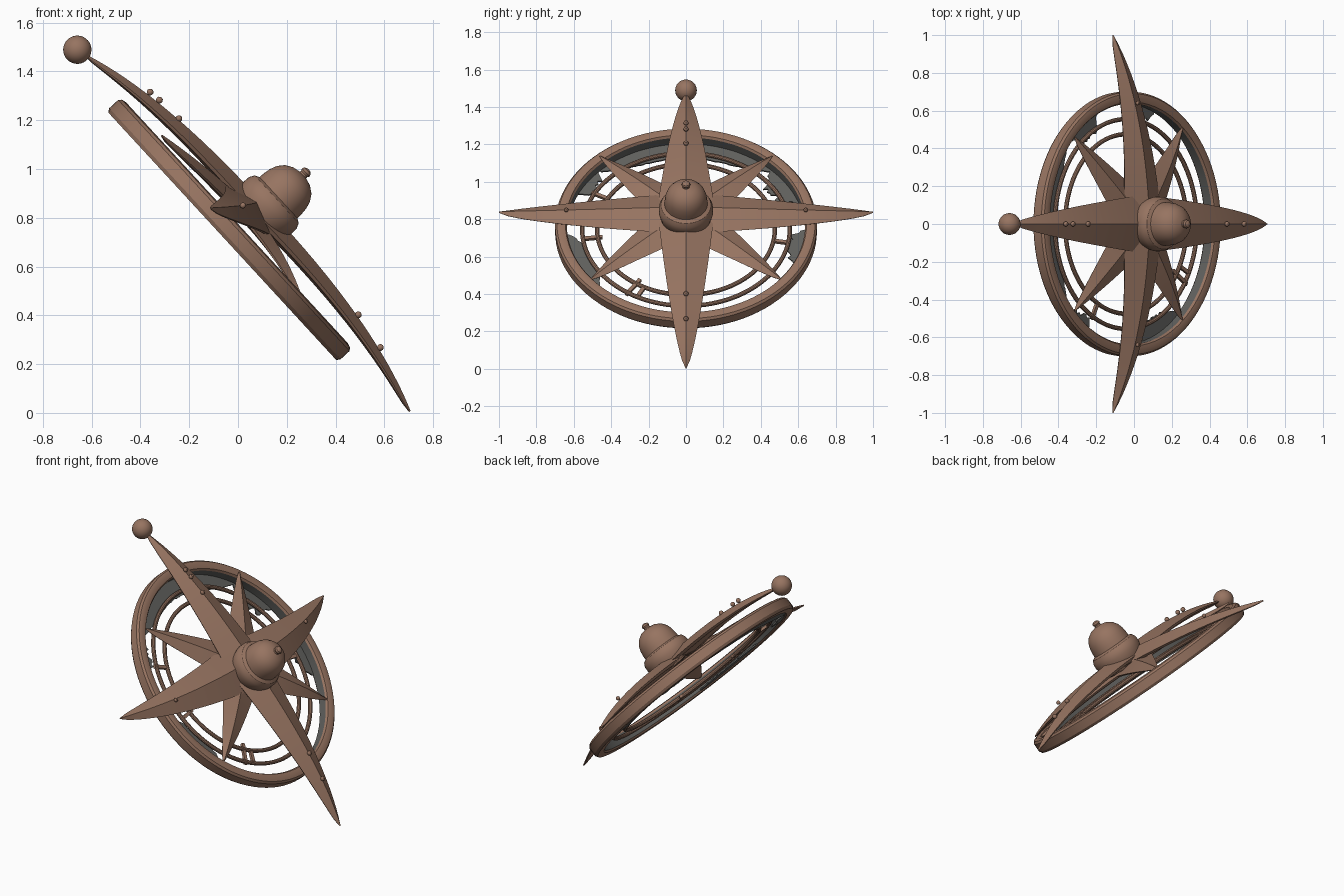
import bpy, bmesh, math, random
from mathutils import Vector, Matrix

if "Cube" in bpy.data.objects:
    bpy.data.objects.remove(bpy.data.objects["Cube"])
random.seed(4)

# Tilted frame: local x = up the disc, local y = world y, local z = disc normal
U = Vector((-0.677, 0, 0.735)).normalized()
N = Vector((0.735, 0, 0.677)).normalized()
M = Matrix(((U.x, 0, N.x, 0), (0, -1, 0, 0), (U.z, 0, N.z, 0.75), (0, 0, 0, 1)))
if M.to_3x3().determinant() < 0:
    M[1][1] = 1.0


def mat(name, c):
    m = bpy.data.materials.new(name)
    m.diffuse_color = (*c, 1)
    m.use_nodes = True
    m.node_tree.nodes["Principled BSDF"].inputs["Base Color"].default_value = m.diffuse_color
    return m


BRONZE = mat("brown bronze", (0.31, 0.175, 0.12))
GREY = mat("dark grey", (0.12, 0.12, 0.113))


def finish(bm, name, mats=(BRONZE,), angle=30):
    bmesh.ops.recalc_face_normals(bm, faces=bm.faces)
    bm.transform(M)
    bmesh.ops.recalc_face_normals(bm, faces=bm.faces)
    me = bpy.data.meshes.new(name)
    bm.to_mesh(me)
    bm.free()
    for m in mats:
        me.materials.append(m)
    ob = bpy.data.objects.new(name, me)
    bpy.context.collection.objects.link(ob)
    bpy.ops.object.select_all(action='DESELECT')
    ob.select_set(True)
    bpy.context.view_layer.objects.active = ob
    bpy.ops.object.shade_smooth_by_angle(angle=math.radians(angle))
    return ob


def lathe(name, prof, cx, closed=False, mats=(BRONZE,), seg=96, grey_inside=None):
    bm = bmesh.new()
    n = len(prof)
    rings = []
    for i in range(seg):
        a = 2 * math.pi * i / seg
        rings.append([bm.verts.new((cx + r * math.cos(a), r * math.sin(a), z)) for r, z in prof])
    for i in range(seg):
        A, B = rings[i], rings[(i + 1) % seg]
        for j in range(n if closed else n - 1):
            k = (j + 1) % n
            f = bm.faces.new((A[j], A[k], B[k], B[j]))
            if grey_inside and max(prof[j][0], prof[k][0]) < grey_inside:
                f.material_index = 1
    bmesh.ops.remove_doubles(bm, verts=bm.verts, dist=1e-5)
    return finish(bm, name, mats)


def spike(name, p0, p1, p2, w, thick, wtip=0.003, power=0.85, steps=16):
    """Ridged spike lofted along a curved path; the path is the ridge line."""
    p0, p1, p2 = map(Vector, (p0, p1, p2))
    bm = bmesh.new()
    prev = None
    for i in range(steps + 1):
        t = i / steps
        c = p0 * (1 - t) ** 2 + p1 * 2 * t * (1 - t) + p2 * t * t
        d = (p1 - p0) * (1 - t) + (p2 - p1) * t
        s = Vector((-d.y, d.x, 0)).normalized()
        k = (1 - t) ** power
        hw = wtip + (w - wtip) * k
        h = 0.008 + thick * (1 - t) ** 0.6
        z = Vector((0, 0, 1))
        sec = [c, c + s * hw - z * h * 0.65, c + s * hw * 0.9 - z * h * 0.85,
               c - z * h, c - s * hw * 0.9 - z * h * 0.85, c - s * hw - z * h * 0.65]
        cur = [bm.verts.new(v) for v in sec]
        if prev:
            for j in range(6):
                bm.faces.new((prev[j], prev[(j + 1) % 6], cur[(j + 1) % 6], cur[j]))
        else:
            bm.faces.new(cur)
        prev = cur
    bm.faces.new(prev)
    return finish(bm, name, angle=20)


def ball(name, p, r, seg=32):
    bm = bmesh.new()
    bmesh.ops.create_uvsphere(bm, u_segments=seg, v_segments=seg // 2, radius=r,
                              matrix=Matrix.Translation(p))
    return finish(bm, name)


def circle_profile(r, z, t, n=10):
    return [(r + t * math.cos(2 * math.pi * i / n), z + t * math.sin(2 * math.pi * i / n)) for i in range(n)]


C = 0.025
# Outer ring with a dark inner wall
lathe("outer_ring", [(0.69, -0.065), (0.70, -0.05), (0.70, 0.0), (0.69, 0.012), (0.67, 0.017),
                     (0.645, 0.012), (0.637, 0.0), (0.637, -0.055), (0.645, -0.065)],
      C, True, (BRONZE, GREY), grey_inside=0.64)
# Thin inner rings
for i, r in enumerate((0.555, 0.475)):
    lathe(f"inner_ring_{i}", circle_profile(r, -0.035, 0.012), C, True)


# Dark ragged plates between the rings
def plate(name, a0, a1, r0, jag):
    bm = bmesh.new()
    n = max(6, int((a1 - a0) / 1.5))
    prev = None
    for i in range(n + 1):
        t = i / n
        a = math.radians(a0 + (a1 - a0) * t)
        ri = r0 + (0.625 - r0) * abs(2 * t - 1) ** 4 + random.uniform(0, jag)
        cur = [bm.verts.new((C + r * math.cos(a), r * math.sin(a), z))
               for r, z in ((ri, -0.05), (0.645, -0.05), (0.645, -0.058), (ri, -0.058))]
        if prev:
            for j in range(4):
                bm.faces.new((prev[j], prev[(j + 1) % 4], cur[(j + 1) % 4], cur[j]))
        else:
            bm.faces.new(cur)
        prev = cur
    bm.faces.new(prev)
    finish(bm, name, (GREY,))


for i, (a0, a1, r0, jag) in enumerate(((-46, 46, 0.53, 0.006), (-72, -44, 0.51, 0.06),
                                       (46, 66, 0.55, 0.05), (92, 132, 0.54, 0.015),
                                       (-112, -88, 0.54, 0.04))):
    plate(f"dark_plate_{i}", a0, a1, r0, jag)

# Small broken struts between the inner rings
for i, (a, r0, r1) in enumerate(((97, 0.45, 0.56), (146, 0.44, 0.57), (152, 0.47, 0.56),
                                 (-100, 0.47, 0.56), (62, 0.47, 0.57))):
    a = math.radians(a)
    bm = bmesh.new()
    T = Matrix.Translation((C + (r0 + r1) / 2 * math.cos(a), (r0 + r1) / 2 * math.sin(a), -0.035))
    bmesh.ops.create_cube(bm, size=1, matrix=T @ Matrix.Rotation(a, 4, 'Z')
                          @ Matrix.Diagonal((r1 - r0, 0.02, 0.016, 1)))
    finish(bm, f"strut_{i}")

# Main spikes: up, down and both sides
spike("top_spike", (0.04, 0, 0.15), (0.62, 0, 0.15), (0.95, 0, 0.03), 0.155, 0.07, 0.009)
spike("bottom_spike", (0.0, 0, 0.15), (-0.65, 0, 0.16), (-1.025, 0, 0.018), 0.15, 0.07, power=0.75)
for s, side in ((1, "left"), (-1, "right")):
    spike(f"{side}_spike", (0.03, 0, 0.14), (0.03, s * 0.58, 0.115), (0.14, s * 1.0, -0.018),
          0.15, 0.07, power=0.75)
    # Short diagonal spikes
    spike(f"{side}_upper_short_spike", (0.05, s * 0.03, 0.10), (0.28, s * 0.25, 0.085),
          (0.497, s * 0.46, 0.036), 0.13, 0.055)
    spike(f"{side}_lower_short_spike", (0.01, s * 0.03, 0.10), (-0.2, s * 0.28, 0.085),
          (-0.374, s * 0.51, 0.01), 0.13, 0.055)
    ball(f"{side}_stud", (0.06, s * 0.64, 0.083), 0.012, 12)

# Ball on the top tip and studs along the ridges
ball("tip_ball", (0.99, 0, 0.016), 0.058)
for i, (u, n) in enumerate(((0.66, 0.118), (0.61, 0.124), (0.5, 0.131), (-0.59, 0.127), (-0.75, 0.103))):
    ball(f"ridge_stud_{i}", (u, 0, n), 0.014, 12)

# Stepped domed hub with a small finial
lathe("hub", [(0, 0.06), (0.11, 0.07), (0.135, 0.11), (0.145, 0.15), (0.144, 0.18), (0.133, 0.202),
              (0.115, 0.212), (0.114, 0.235), (0.110, 0.265), (0.100, 0.295), (0.08, 0.322),
              (0.05, 0.341), (0.02, 0.348), (0.018, 0.355), (0.023, 0.364), (0.019, 0.374),
              (0.01, 0.38), (0, 0.382)], -0.015, seg=48)
